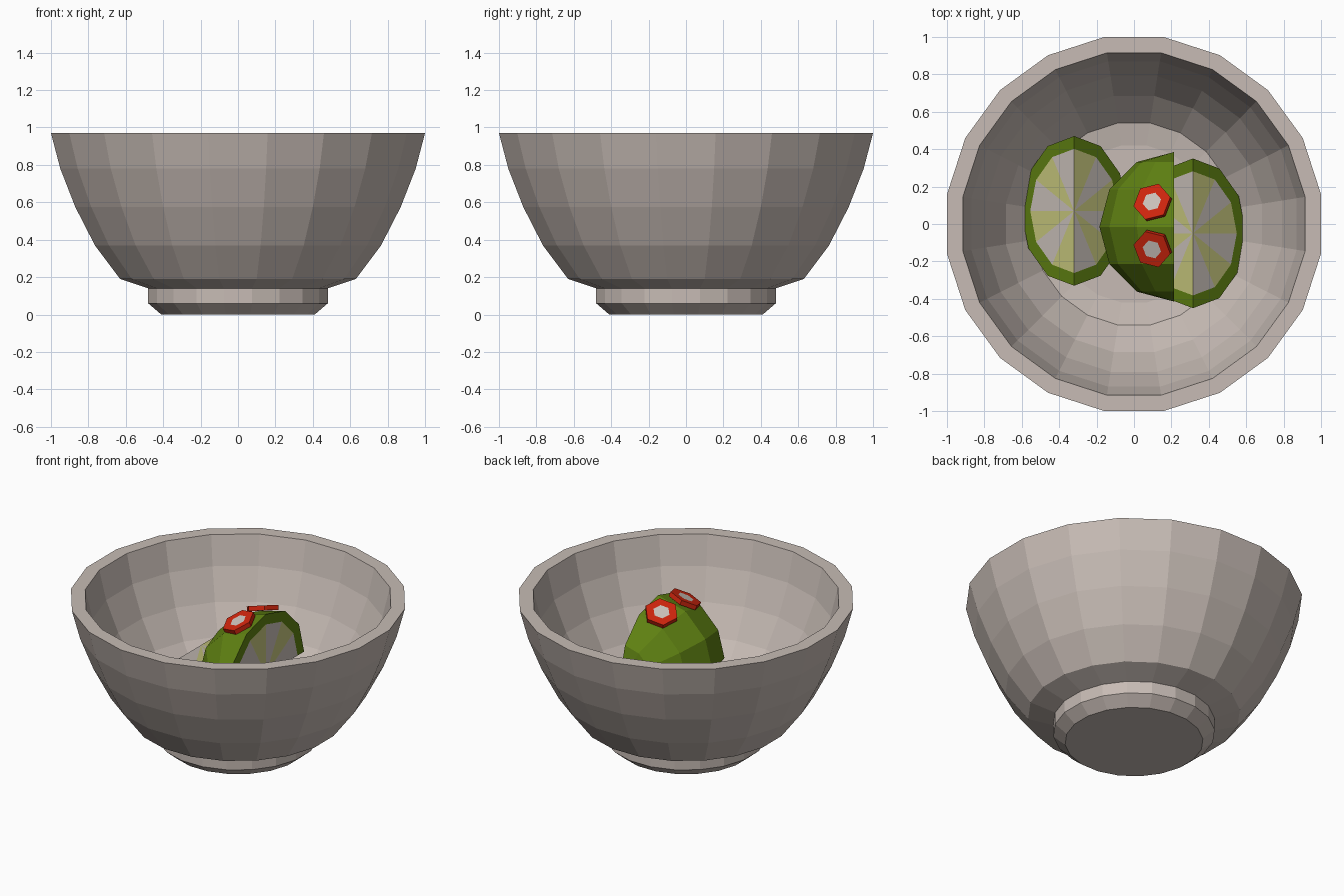
import bpy, bmesh, math
from mathutils import Vector

if "Cube" in bpy.data.objects:
    bpy.data.objects.remove(bpy.data.objects["Cube"])


def material(name, rgb):
    m = bpy.data.materials.new(name)
    m.diffuse_color = (*rgb, 1)
    m.use_nodes = True
    m.node_tree.nodes["Principled BSDF"].inputs["Base Color"].default_value = m.diffuse_color
    return m


STONE = material("warm grey ceramic", (0.57, 0.50, 0.46))
SKIN = material("green lime skin", (0.115, 0.22, 0.006))
FLESH = material("pale lime flesh", (0.58, 0.58, 0.21))
PITH = material("off white pith", (0.60, 0.54, 0.50))
RED = material("red chilli", (0.62, 0.018, 0.004))


def finish(name, bm, mats):
    bmesh.ops.remove_doubles(bm, verts=bm.verts, dist=1e-4)
    bmesh.ops.recalc_face_normals(bm, faces=bm.faces)
    mesh = bpy.data.meshes.new(name)
    bm.to_mesh(mesh)
    bm.free()
    for m in mats:
        mesh.materials.append(m)
    ob = bpy.data.objects.new(name, mesh)
    bpy.context.collection.objects.link(ob)
    return ob


# Bowl: a closed profile turned into 20 flat sides (profile x is the flat-to-centre distance)
def bowl():
    profile = [(0.41, 0), (0.48, 0.06), (0.48, 0.14), (0.63, 0.19), (0.765, 0.37),
               (0.87, 0.575), (0.95, 0.78), (1.0, 0.97), (0.915, 0.97), (0.87, 0.78),
               (0.79, 0.58), (0.685, 0.40), (0.54, 0.24), (0.42, 0.22)]
    n = 20
    bm = bmesh.new()
    rings = []
    for x, z in profile:
        r = x / math.cos(math.pi / n)
        rings.append([bm.verts.new((r * math.cos((k + 0.5) * math.tau / n),
                                    r * math.sin((k + 0.5) * math.tau / n), z)) for k in range(n)])
    for a, b in zip(rings, rings[1:]):
        for k in range(n):
            bm.faces.new((a[k], a[k - 1], b[k - 1], b[k]))
    bm.faces.new(rings[0])
    bm.faces.new(rings[-1])
    finish("bowl", bm, [STONE])


# Lime wedge: quarter ball around a y-aligned core edge, skin spanning start..start+90 degrees in xz
def lime_wedge(name, centre, start, radius=0.4, steps=3, sectors=6):
    c = Vector(centre)
    bm = bmesh.new()

    def point(r, lat, j):
        a, t = math.radians(start + lat), math.pi * j / sectors
        s = r * math.sin(t)
        return bm.verts.new(c + Vector((s * math.cos(a), r * math.cos(t), s * math.sin(a))))

    def face(pts, mat):
        unique = []
        for v in pts:
            if all((v.co - u.co).length > 1e-4 for u in unique):
                unique.append(v)
        bm.faces.new(unique).material_index = mat

    for j in range(sectors):
        for i in range(steps):       # outer skin
            l0, l1 = 90 * i / steps, 90 * (i + 1) / steps
            face([point(radius, l0, j), point(radius, l0, j + 1),
                  point(radius, l1, j + 1), point(radius, l1, j)], 0)
        for side, lat in enumerate((0, 90)):      # cut faces: skin rim and sectors
            inner = radius * 0.83
            face([point(radius, lat, j), point(radius, lat, j + 1),
                  point(inner, lat, j + 1), point(inner, lat, j)], 0)
            face([point(inner, lat, j), point(inner, lat, j + 1), bm.verts.new(c)],
                 1 if (j + side) % 2 else 2)
    loose = [v for v in bm.verts if not v.link_faces]
    bmesh.ops.delete(bm, geom=loose, context='VERTS')
    finish(name, bm, [SKIN, FLESH, PITH])


# Chilli slice: six-sided disc lying on the lime skin, pale inset centre
def chilli_slice(name, centre, normal, radius=0.104, thick=0.03):
    bm = bmesh.new()
    bmesh.ops.create_cone(bm, cap_ends=True, segments=6, radius1=radius, radius2=radius, depth=thick)
    caps = [f for f in bm.faces if abs(f.normal.z) > 0.9]
    bmesh.ops.inset_individual(bm, faces=caps, thickness=radius * 0.5)
    for f in caps:
        f.material_index = 1
    ob = finish(name, bm, [RED, PITH])
    ob.location = centre
    ob.rotation_euler = Vector(normal).to_track_quat('Z', 'Y').to_euler()


bowl()
lime_wedge("left_lime_wedge", (-0.32, 0.07, 0.55), 225)
lime_wedge("right_lime_wedge", (0.315, -0.05, 0.55), 225)
lime_wedge("top_lime_wedge", (0.215, -0.015, 0.53), 90)
for side, label in ((1, "back"), (-1, "front")):
    chilli_slice(label + "_chilli_slice", (0.1, -0.008 + 0.123 * side, 0.89),
                 (-0.115, 0.13 * side, 0.36))
